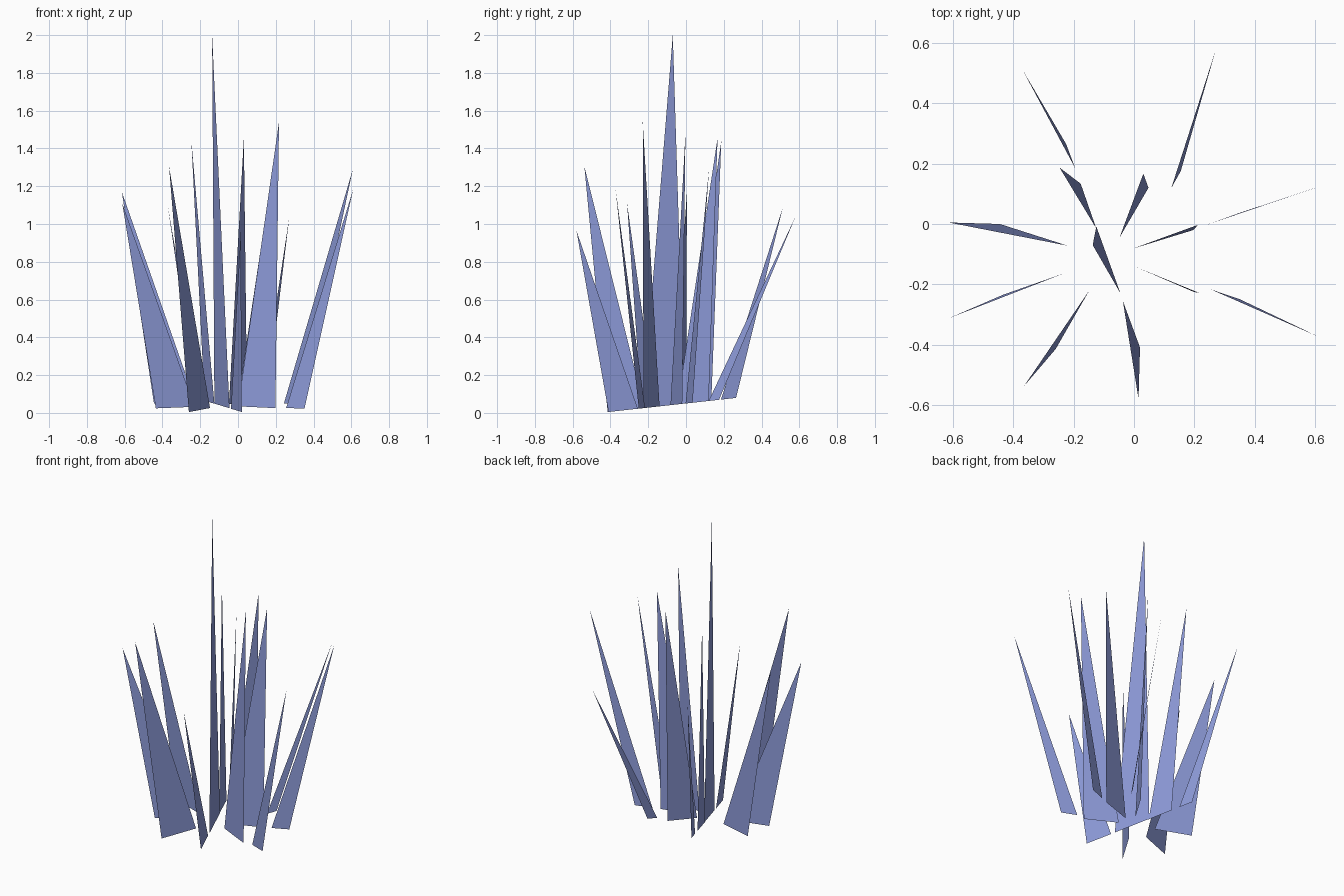
import bpy

# Each blade: tip x, y, z, then outer and inner base corner x, y
BLADES = [
    (-0.37, 0.512, 1.085, -0.225, 0.265, -0.195, 0.185),
    (0.272, 0.58, 1.04, 0.155, 0.175, 0.124, 0.12),
    (-0.247, 0.187, 1.44, -0.177, 0.134, -0.125, -0.015),
    (0.031, 0.167, 1.455, 0.048, 0.12, -0.048, -0.045),
    (-0.137, -0.07, 2.0, -0.125, -0.008, -0.045, -0.23),
    (-0.615, 0.005, 1.17, -0.445, 0.0, -0.22, -0.072),
    (-0.613, -0.312, 1.11, -0.435, -0.235, -0.23, -0.163),
    (-0.365, -0.538, 1.305, -0.26, -0.415, -0.148, -0.22),
    (0.015, -0.58, 0.965, 0.02, -0.41, -0.037, -0.255),
    (0.61, -0.373, 1.185, 0.352, -0.25, 0.255, -0.217),
    (0.217, -0.229, 1.54, 0.198, -0.225, 0.0, -0.14),
    (0.212, -0.003, 1.475, 0.197, -0.02, -0.005, -0.082),
    (0.608, 0.122, 1.29, 0.345, 0.035, 0.243, -0.002),
]

mat = bpy.data.materials.new("blade_blue")
mat.diffuse_color = (0.27, 0.33, 0.7, 1)


def ground(y):
    # Roots sit on a gently sloping plane
    return 0.05 + 0.11 * y


# One flat triangular blade per row
for i, (tx, ty, tz, ax, ay, bx, by) in enumerate(BLADES, 1):
    mesh = bpy.data.meshes.new(f"grass_blade_{i}")
    verts = [(ax, ay, ground(ay)), (bx, by, ground(by)), (tx, ty, tz)]
    mesh.from_pydata(verts, [], [(0, 1, 2)])
    mesh.materials.append(mat)
    obj = bpy.data.objects.new(f"grass_blade_{i}", mesh)
    bpy.context.collection.objects.link(obj)
